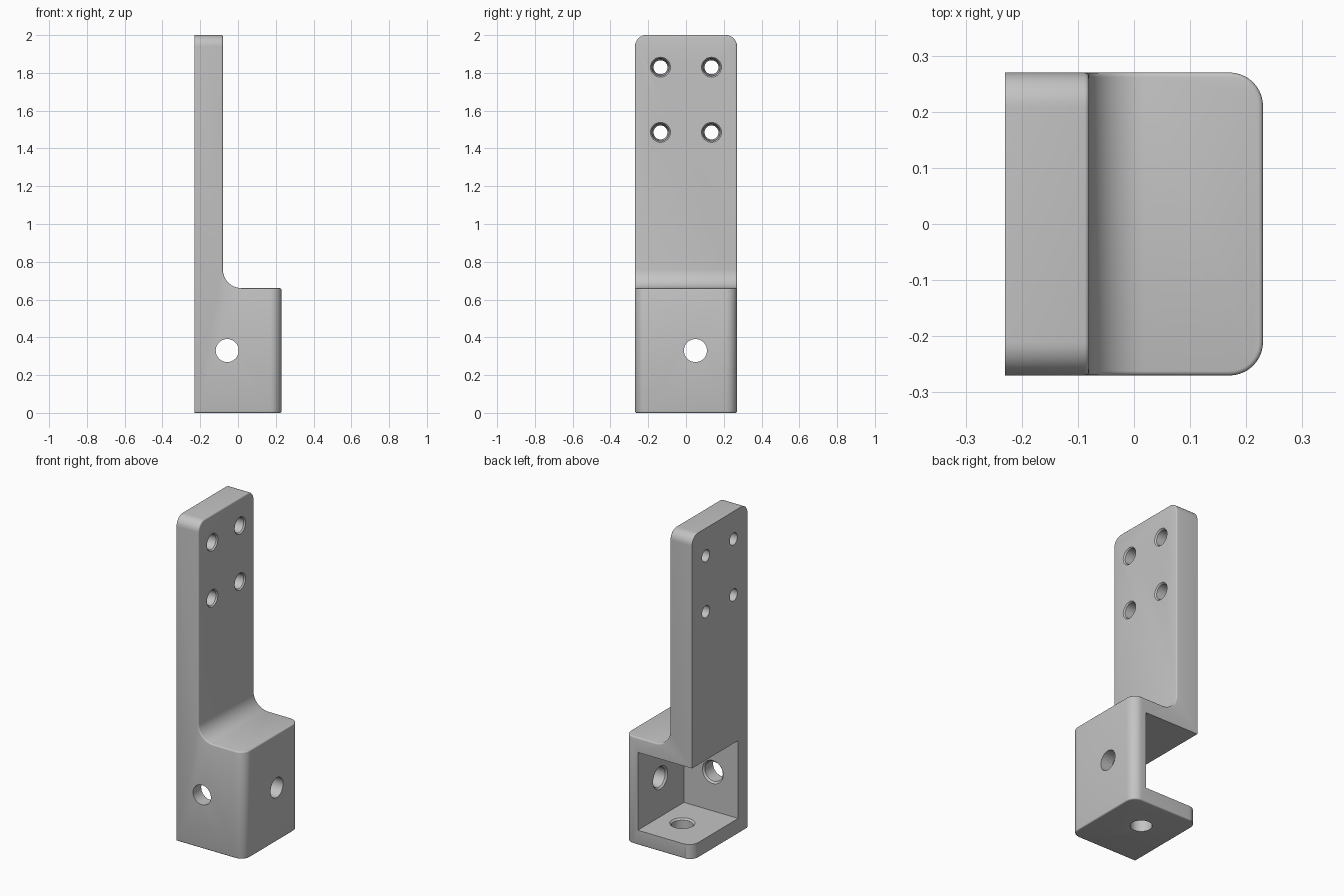
import bpy, bmesh
from math import cos, sin, pi, radians
from mathutils import Vector

cube = bpy.data.objects.get("Cube")
if cube:
    bpy.data.objects.remove(cube, do_unlink=True)

# Main dimensions
X, Y, H = 0.23, 0.27, 2.0
ARM_X = -0.08          # inner face of the arm
BOX_Z = 0.66           # top of the socket block
WALL = 0.09
FILLET = 0.10
CORNER = 0.06

grey = bpy.data.materials.new("satin_grey")
grey.use_nodes = True
colour = (0.55, 0.55, 0.55, 1)
grey.diffuse_color = colour
grey.node_tree.nodes["Principled BSDF"].inputs["Base Color"].default_value = colour


def make_object(name, bm):
    bmesh.ops.recalc_face_normals(bm, faces=bm.faces)
    mesh = bpy.data.meshes.new(name)
    bm.to_mesh(mesh)
    bm.free()
    mesh.materials.append(grey)
    obj = bpy.data.objects.new(name, mesh)
    bpy.context.collection.objects.link(obj)
    return obj


def prism(bm, points, offset):
    """Extrude a closed outline along the offset vector."""
    face = bm.faces.new([bm.verts.new(p) for p in points])
    new = bmesh.ops.extrude_face_region(bm, geom=[face])["geom"]
    verts = [g for g in new if isinstance(g, bmesh.types.BMVert)]
    bmesh.ops.translate(bm, verts=verts, vec=offset)


def hole(bm, centre, axis, rings, sides=40):
    """Turned plug; rings are (position along axis, radius)."""
    u, v = (axis + 1) % 3, (axis + 2) % 3
    loops = []
    for pos, r in rings:
        loop = []
        for i in range(sides):
            a = 2 * pi * i / sides
            p = Vector(centre)
            p[axis] = pos
            p[u] += r * cos(a)
            p[v] += r * sin(a)
            loop.append(bm.verts.new(p))
        loops.append(loop)
    for a, b in zip(loops, loops[1:]):
        for i in range(sides):
            j = (i + 1) % sides
            bm.faces.new((a[i], a[j], b[j], b[i]))
    bm.faces.new(loops[0])
    bm.faces.new(loops[-1])


# Bracket side profile: arm, concave fillet and block
outline = [(-X, 0), (X, 0), (X, BOX_Z)]
for i in range(13):
    a = pi / 2 * i / 12
    outline.append((ARM_X + FILLET - FILLET * sin(a), BOX_Z + FILLET - FILLET * cos(a)))
outline += [(ARM_X, H), (-X, H)]
bm = bmesh.new()
prism(bm, [(x, -Y, z) for x, z in outline], (0, 2 * Y, 0))
bm.normal_update()

# Large rounds on the block's outer corners and the arm's top corners
rounds = []
for e in bm.edges:
    a, b = (v.co for v in e.verts)
    if abs(a.y - b.y) < 1e-4:
        if min(a.x, b.x) > X - 1e-4 or min(a.z, b.z) > H - 1e-4:
            rounds.append(e)
bmesh.ops.bevel(bm, geom=rounds, offset=CORNER, segments=10, profile=0.5,
                affect='EDGES', clamp_overlap=True)

# Fine edge rounding everywhere except the flat mounting side
bmesh.ops.recalc_face_normals(bm, faces=bm.faces)
fine = [e for e in bm.edges
        if len(e.link_faces) == 2 and e.calc_face_angle(0) > radians(40)
        and not all(v.co.x < -X + 1e-4 for v in e.verts)]
bmesh.ops.bevel(bm, geom=fine, offset=0.008, segments=3, profile=0.5,
                affect='EDGES', clamp_overlap=True)
bracket = make_object("mounting_bracket", bm)

# Pocket open to the mounting side and to the back
bm = bmesh.new()
lo, hi = Vector((-X - 0.1, -Y + WALL, WALL)), Vector((X - WALL, Y + 0.1, BOX_Z - WALL))
prism(bm, [(lo.x, lo.y, lo.z), (hi.x, lo.y, lo.z), (hi.x, hi.y, lo.z), (lo.x, hi.y, lo.z)],
      (0, 0, hi.z - lo.z))
pocket = make_object("pocket_cutter", bm)

# Rounded free corner of the pocket floor
bm = bmesh.new()
corner = [(-X - 0.05, Y + 0.05), (-X - 0.05, Y - CORNER)]
for i in range(11):
    a = pi / 2 * i / 10
    corner.append((-X + CORNER - CORNER * cos(a), Y - CORNER + CORNER * sin(a)))
corner.append((-X + CORNER, Y + 0.05))
prism(bm, [(x, y, -0.05) for x, y in corner], (0, 0, 0.25))
floor_corner = make_object("floor_corner_cutter", bm)

# Holes: one through each pocket wall, four countersunk in the arm
bm = bmesh.new()
R, C = 0.061, 0.01


def wall_hole(centre, axis, outer, inner):
    s = 1 if inner > outer else -1
    hole(bm, centre, axis, [(outer - s * 0.05, R), (inner - s * C, R), (inner + s * C, R + 2 * C)])


wall_hole((-0.057, 0, 0.33), 1, -Y, -Y + WALL)
wall_hole((0, 0.05, 0.33), 0, X, X - WALL)
wall_hole((-0.01, 0.05, 0), 2, 0, WALL)
for y in (-0.135, 0.135):
    for z in (1.485, 1.83):
        hole(bm, (0, y, z), 0, [(-X - 0.05, 0.037), (-X, 0.037), (ARM_X - 0.008, 0.046),
                                (ARM_X, 0.053), (ARM_X + 0.01, 0.062)])
holes = make_object("hole_cutter", bm)

# Cut, apply and tidy up
bpy.ops.object.select_all(action='DESELECT')
bpy.context.view_layer.objects.active = bracket
bracket.select_set(True)
for cutter in (pocket, floor_corner, holes):
    cutter.hide_render = True
    mod = bracket.modifiers.new(cutter.name, 'BOOLEAN')
    mod.operation = 'DIFFERENCE'
    mod.solver = 'EXACT'
    mod.object = cutter
    bpy.ops.object.modifier_apply(modifier=mod.name)
    bpy.data.objects.remove(cutter, do_unlink=True)
bpy.ops.object.shade_smooth_by_angle(angle=radians(32))
